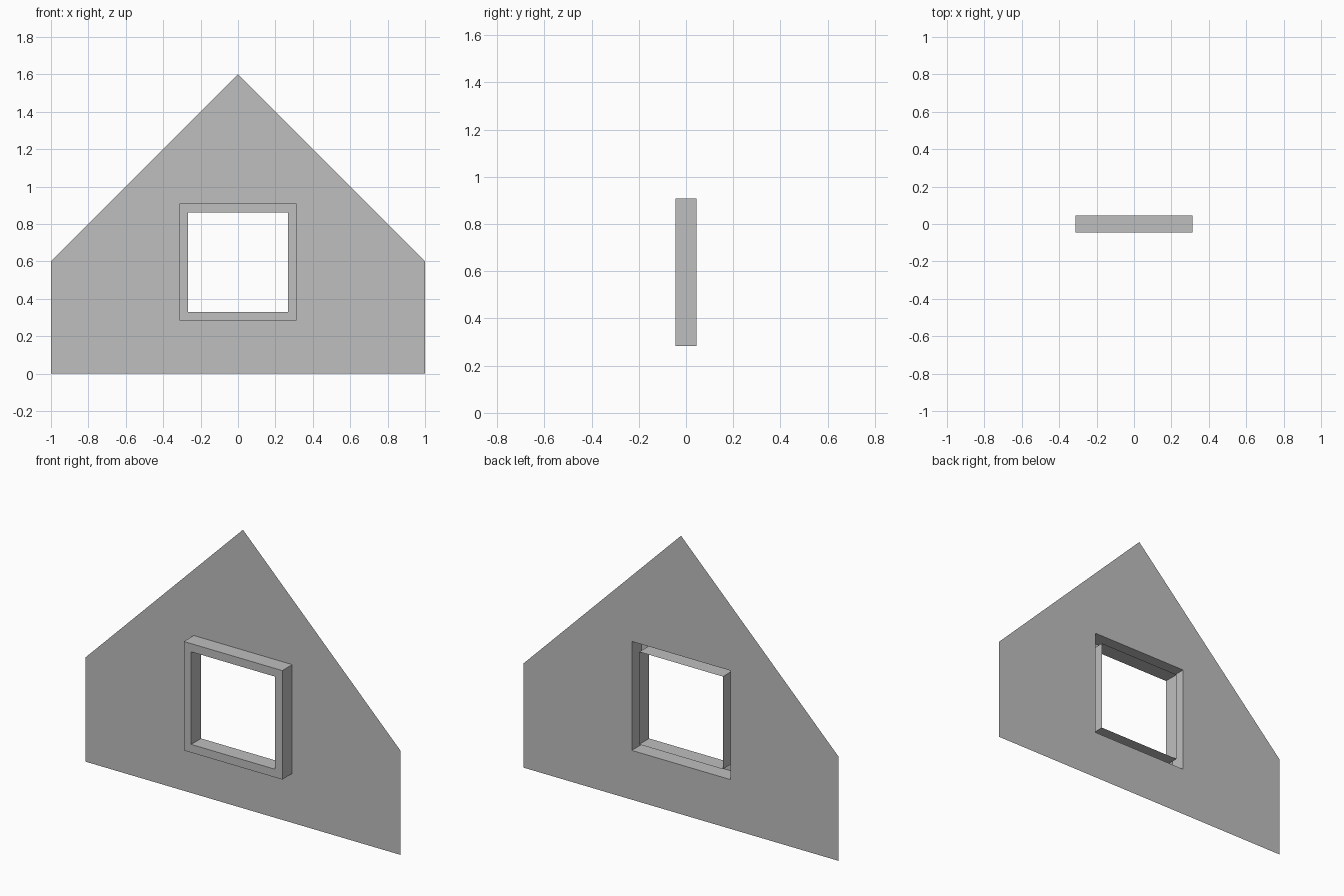
import bpy, bmesh

if "Cube" in bpy.data.objects:
    bpy.data.objects.remove(bpy.data.objects["Cube"])

BACK, FRONT = 0.045, -0.045      # wall plane and front of the window frame
CZ = 0.596                       # window centre height
OUTER, INNER = 0.313, 0.266      # half sizes of the frame

grey = bpy.data.materials.new("plain_grey")
grey.diffuse_color = (0.52, 0.52, 0.52, 1)
grey.use_nodes = True
grey.node_tree.nodes["Principled BSDF"].inputs["Base Color"].default_value = grey.diffuse_color


def square(half):
    return [(-half, CZ - half), (half, CZ - half), (half, CZ + half), (-half, CZ + half)]


def ring(bm, points, y):
    return [bm.verts.new((x, y, z)) for x, z in points]


def bridge(bm, a, b):
    for i in range(len(a)):
        j = (i + 1) % len(a)
        bm.faces.new((a[i], a[j], b[j], b[i]))


def finish(bm, name):
    mesh = bpy.data.meshes.new(name)
    bm.to_mesh(mesh)
    bm.free()
    mesh.materials.append(grey)
    bpy.context.collection.objects.link(bpy.data.objects.new(name, mesh))


# Gable wall: a thin sheet with a square opening
bm = bmesh.new()
gable = [(-1, 0), (1, 0), (1, 0.6), (0, 1.6), (-1, 0.6)]
edges = []
for points in (gable, square(OUTER)):
    v = ring(bm, points, BACK)
    edges += [bm.edges.new((v[i], v[i - 1])) for i in range(len(v))]
bmesh.ops.triangle_fill(bm, edges=edges, use_beauty=True, normal=(0, -1, 0))
for f in bm.faces:
    f.normal_update()
    if f.normal.y > 0:
        f.normal_flip()
finish(bm, "gable_wall")

# Window frame: hollow casing, closed at the front and open at the back
bm = bmesh.new()
rings = [ring(bm, square(h), y) for h, y in
         ((OUTER, BACK), (OUTER, FRONT), (INNER, FRONT), (INNER, BACK))]
for a, b in zip(rings, rings[1:]):
    bridge(bm, a, b)
# Front faces must point towards -y
for f in bm.faces:
    f.normal_update()
if any(f.normal.y > 0.5 for f in bm.faces):
    bmesh.ops.reverse_faces(bm, faces=bm.faces[:])
finish(bm, "window_frame")
